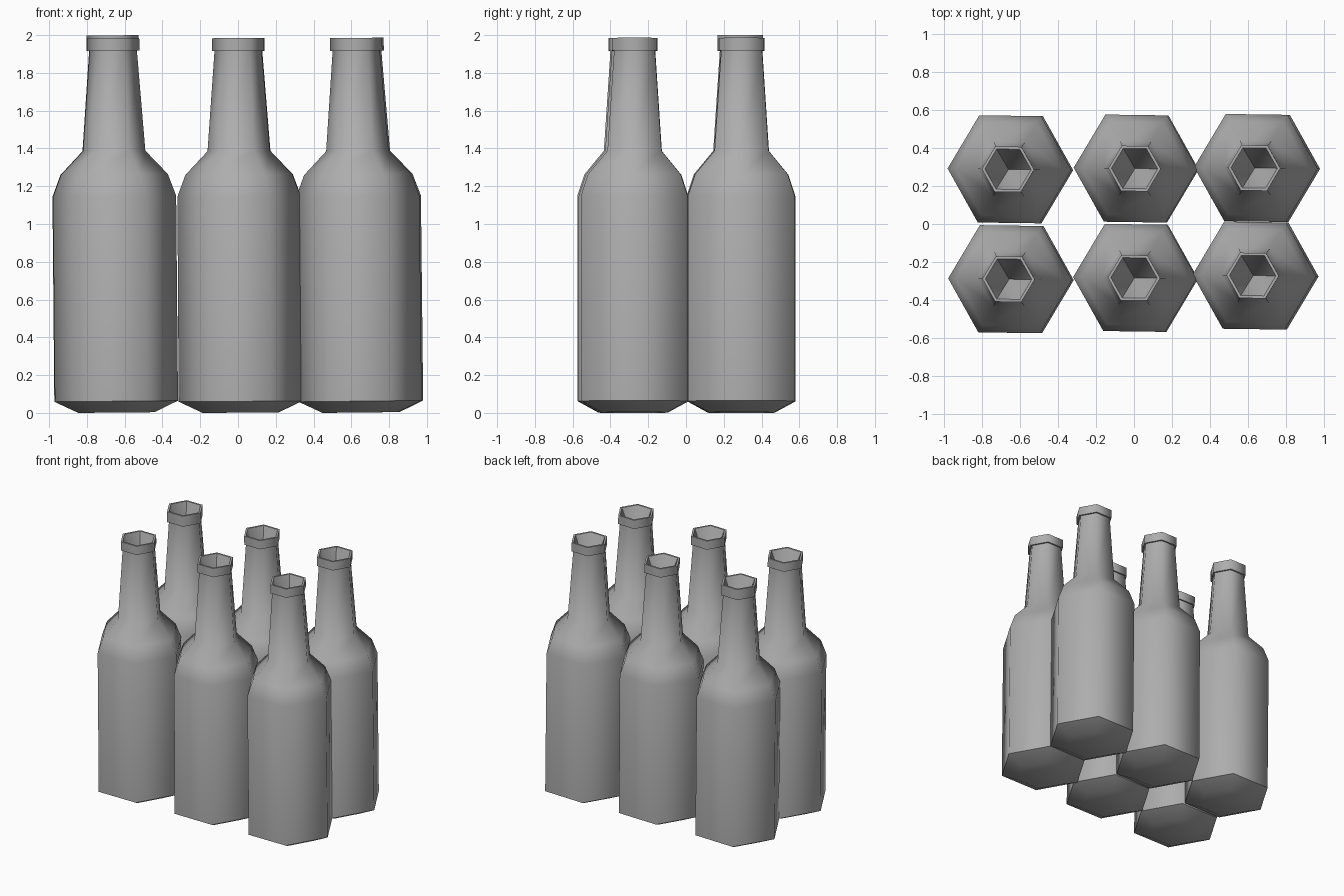
import bpy, bmesh, math

if "Cube" in bpy.data.objects:
    bpy.data.objects.remove(bpy.data.objects["Cube"])

SIDES = 6

glass = bpy.data.materials.new("grey_glass")
glass.diffuse_color = (0.42, 0.42, 0.42, 1)
glass.use_nodes = True
glass.node_tree.nodes["Principled BSDF"].inputs["Base Color"].default_value = glass.diffuse_color


def bottle(name, x, y, lean, lip_top):
    # outer profile (corner radius, height, crisp ring) from base up and into the mouth
    profile = [
        (0.20, 0.0, False), (0.326, 0.06, True), (0.326, 1.145, False),
        (0.283, 1.26, False), (0.165, 1.385, False), (0.125, 1.915, True),
        (0.138, 1.915, True), (0.138, lip_top, True), (0.122, lip_top, True),
    ]
    bm = bmesh.new()
    rings = []
    for r, z, _ in profile:
        rings.append([bm.verts.new((r * math.cos(i * math.tau / SIDES),
                                    r * math.sin(i * math.tau / SIDES), z))
                      for i in range(SIDES)])
    for a, b in zip(rings, rings[1:]):
        for i in range(SIDES):
            j = (i + 1) % SIDES
            bm.faces.new((a[i], a[j], b[j], b[i]))

    # flat base, and mouth hollow tapering to a point
    bm.faces.new(rings[0][::-1])
    pit = bm.verts.new((0, 0, 1.68))
    top = rings[-1]
    for i in range(SIDES):
        bm.faces.new((top[i], top[(i + 1) % SIDES], pit))
    for i in range(0, SIDES, 2):
        bm.edges.get((top[i], pit)).smooth = False

    # smooth sides with crisp base, collar and lip rings
    for f in bm.faces:
        f.smooth = True
    for ring, (_, _, crisp) in zip(rings, profile):
        if crisp:
            for i in range(SIDES):
                bm.edges.get((ring[i], ring[(i + 1) % SIDES])).smooth = False
    bmesh.ops.recalc_face_normals(bm, faces=bm.faces)

    mesh = bpy.data.meshes.new(name)
    bm.to_mesh(mesh)
    bm.free()
    mesh.materials.append(glass)
    ob = bpy.data.objects.new(name, mesh)
    bpy.context.collection.objects.link(ob)
    ob.location = (x, y, 0.2 * math.sin(abs(lean)))
    ob.rotation_euler = (0, lean, math.radians(-0.8))
    return ob


# two rows of three slightly leaning bottles
for name, x, y, lean, lip_top in [
    ("bottle_front_left", -0.643, -0.291, -0.009, 1.983),
    ("bottle_front_middle", 0.012, -0.284, -0.006, 1.983),
    ("bottle_front_right", 0.647, -0.272, -0.011, 1.983),
    ("bottle_back_left", -0.646, 0.288, -0.009, 1.997),
    ("bottle_back_middle", 0.015, 0.292, -0.006, 1.983),
    ("bottle_back_right", 0.655, 0.295, -0.011, 1.983),
]:
    bottle(name, x, y, lean, lip_top)
